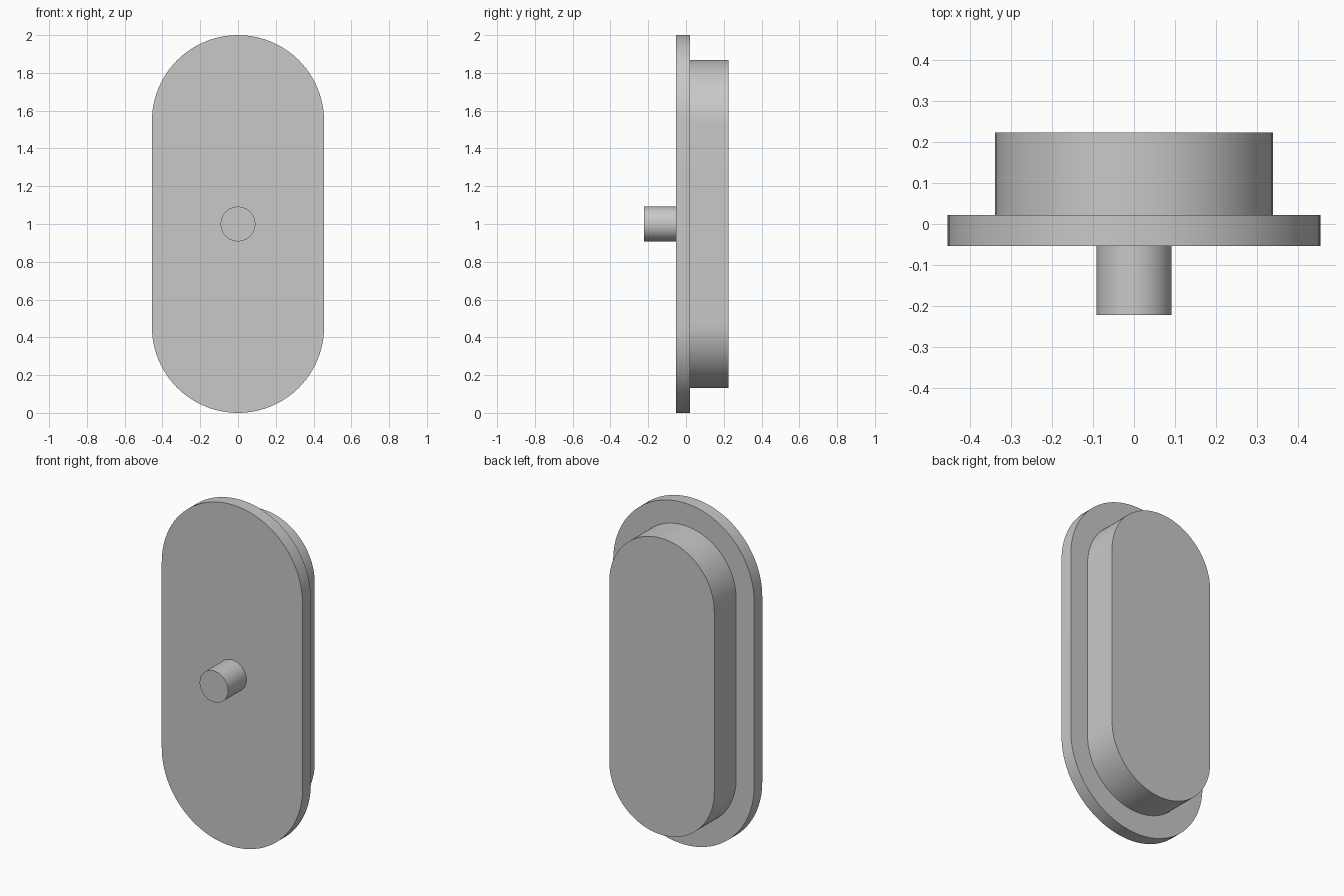
import bpy, bmesh, math

cube = bpy.data.objects.get("Cube")
if cube:
    bpy.data.objects.remove(cube, do_unlink=True)

GREY = (0.58, 0.58, 0.58, 1.0)
grey = bpy.data.materials.new("plain_grey")
grey.use_nodes = True
grey.diffuse_color = GREY
grey.node_tree.nodes["Principled BSDF"].inputs["Base Color"].default_value = GREY

MID_Z = 1.0
ARC_STEPS = 48


def rounded_slab(name, radius, half_height, y_front, y_back):
    """Extrude a pill outline along y; equal radius and height gives a cylinder."""
    offset = half_height - radius
    outline = []
    for side, start in ((1, 0), (-1, math.pi)):
        for i in range(ARC_STEPS + 1):
            a = start + math.pi * i / ARC_STEPS
            outline.append((radius * math.cos(a), y_front,
                            MID_Z + side * offset + radius * math.sin(a)))
    bm = bmesh.new()
    face = bm.faces.new([bm.verts.new(p) for p in outline])
    bmesh.ops.remove_doubles(bm, verts=bm.verts[:], dist=0.0001)
    extruded = bmesh.ops.extrude_face_region(bm, geom=bm.faces[:], use_keep_orig=True)
    moved = [g for g in extruded["geom"] if isinstance(g, bmesh.types.BMVert)]
    bmesh.ops.translate(bm, verts=moved, vec=(0, y_back - y_front, 0))
    bmesh.ops.recalc_face_normals(bm, faces=bm.faces[:])
    mesh = bpy.data.meshes.new(name)
    bm.to_mesh(mesh)
    bm.free()
    mesh.materials.append(grey)
    obj = bpy.data.objects.new(name, mesh)
    bpy.context.collection.objects.link(obj)
    bpy.ops.object.select_all(action="DESELECT")
    obj.select_set(True)
    bpy.context.view_layer.objects.active = obj
    bpy.ops.object.shade_smooth_by_angle(angle=math.radians(30))
    return obj


# Wide front flange, narrower block behind it, round pin in front
rounded_slab("flange_plate", 0.456, 1.0, -0.054, 0.022)
rounded_slab("back_block", 0.34, 0.868, 0.022, 0.224)
rounded_slab("front_pin", 0.092, 0.092, -0.223, -0.054)
